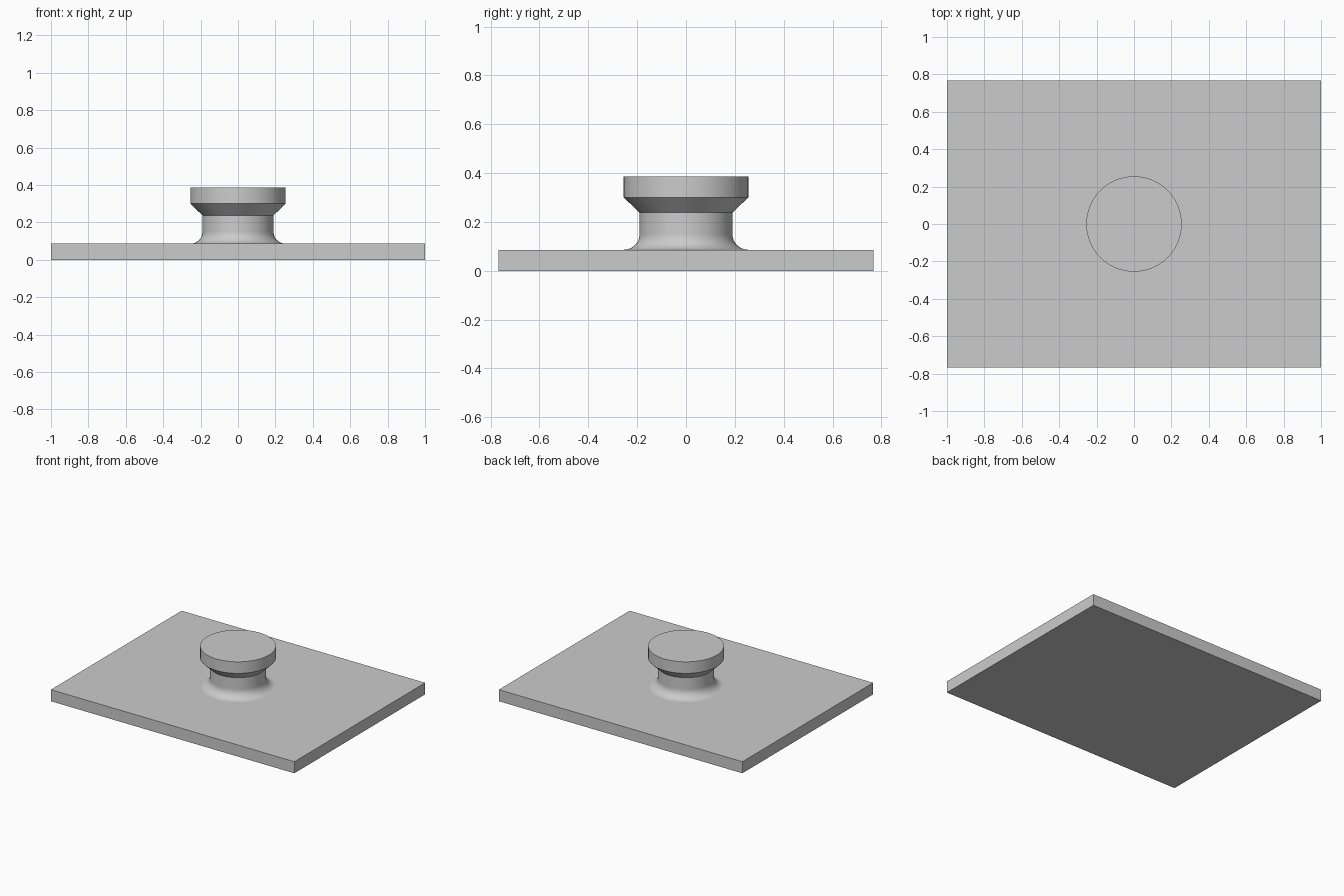
import bpy, bmesh, math
from mathutils import Vector

cube = bpy.data.objects.get("Cube")
if cube:
    bpy.data.objects.remove(cube, do_unlink=True)

PLATE_SIZE = (2.0, 1.534, 0.086)
PLATE_TOP = PLATE_SIZE[2]
STEM_R, HEAD_R, FILLET = 0.19, 0.255, 0.065
CONE_Z, RIM_Z, TOP_Z = 0.238, 0.30, 0.386

# Single plain grey material
grey = bpy.data.materials.new("plain grey")
grey.use_nodes = True
colour = (0.6, 0.6, 0.6, 1.0)
grey.diffuse_color = colour
grey.node_tree.nodes["Principled BSDF"].inputs["Base Color"].default_value = colour


def add_object(name, bm):
    bmesh.ops.recalc_face_normals(bm, faces=bm.faces)
    mesh = bpy.data.meshes.new(name)
    bm.to_mesh(mesh)
    bm.free()
    mesh.materials.append(grey)
    obj = bpy.data.objects.new(name, mesh)
    bpy.context.collection.objects.link(obj)
    return obj


# Base plate
bm = bmesh.new()
bmesh.ops.create_cube(bm, size=1.0)
bmesh.ops.scale(bm, vec=PLATE_SIZE, verts=bm.verts)
bmesh.ops.translate(bm, vec=(0, 0, PLATE_TOP / 2), verts=bm.verts)
add_object("base_plate", bm)

# Knob profile: concave fillet, straight stem, flared cone, rim and flat top
profile = []
for i in range(13):
    a = math.radians(90 * i / 12)
    profile.append((STEM_R + FILLET * (1 - math.sin(a)),
                    PLATE_TOP + FILLET * (1 - math.cos(a))))
profile += [(STEM_R, CONE_Z), (HEAD_R, RIM_Z), (HEAD_R, TOP_Z)]

# Turn the profile around the upright axis and close the top
bm = bmesh.new()
verts = [bm.verts.new(Vector((r, 0, z))) for r, z in profile]
edges = [bm.edges.new(pair) for pair in zip(verts, verts[1:])]
bmesh.ops.spin(bm, geom=verts + edges, cent=(0, 0, 0), axis=(0, 0, 1),
               angle=math.tau, steps=96)
bmesh.ops.remove_doubles(bm, verts=bm.verts, dist=0.0001)
rim = [e for e in bm.edges if e.is_boundary and
       all(v.co.z > TOP_Z - 0.001 for v in e.verts)]
bmesh.ops.contextual_create(bm, geom=rim)
knob = add_object("knob", bm)

# Smooth round walls, crisp rim and cone edges
bpy.ops.object.select_all(action="DESELECT")
knob.select_set(True)
bpy.context.view_layer.objects.active = knob
bpy.ops.object.shade_smooth_by_angle(angle=math.radians(30))
